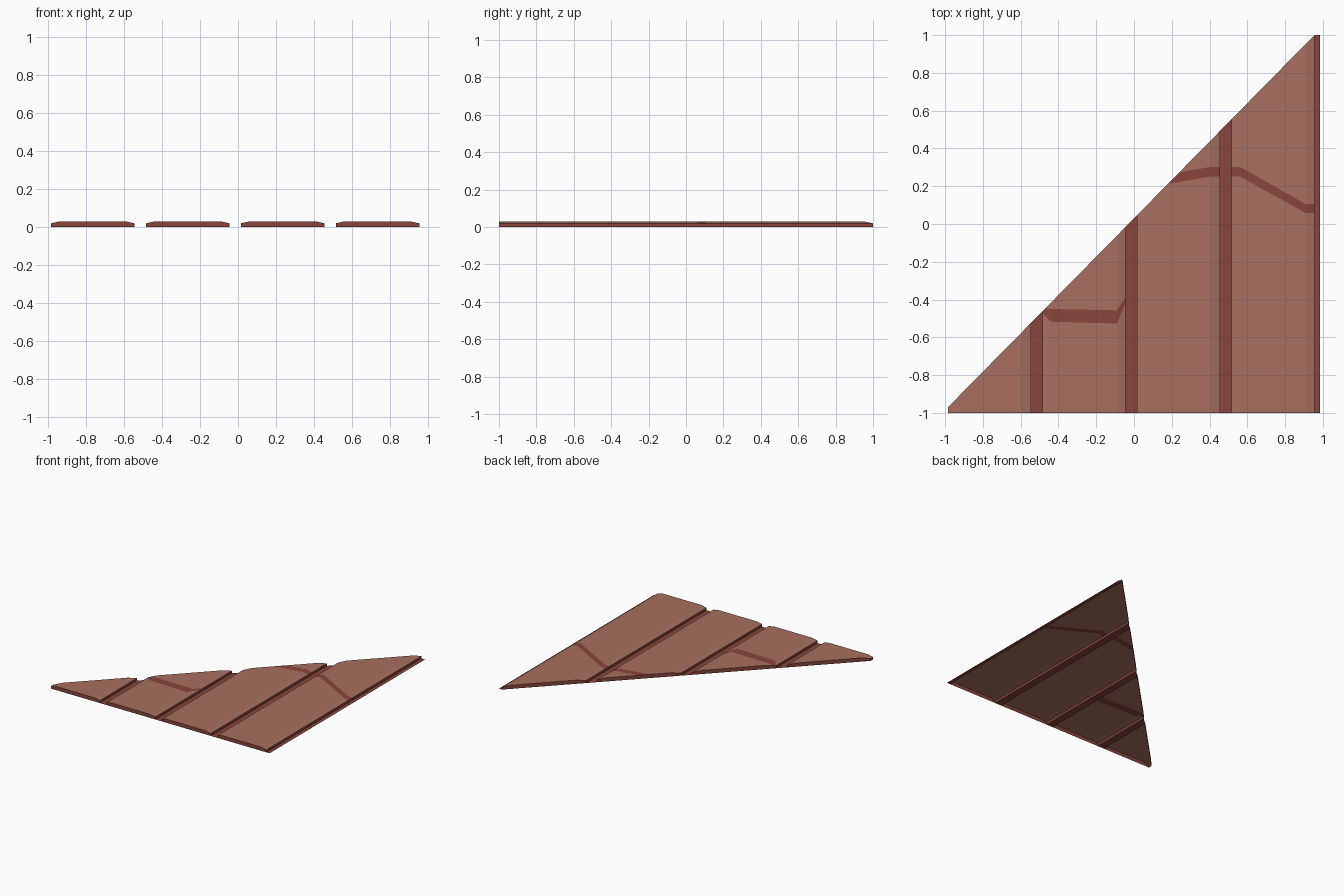
import bpy, bmesh
from mathutils import Vector

if "Cube" in bpy.data.objects:
    bpy.data.objects.remove(bpy.data.objects["Cube"])

W, C, GAP = 0.44, 0.045, 0.06   # plank width, chamfer width, gap width
H_SIDE, H_TOP = 0.02, 0.03
HYP = Vector((-0.985, -0.97, 0))            # point on the diagonal cut
HYP_N = Vector((-1.97, 1.94, 0)).normalized()


def material(name, rgb):
    m = bpy.data.materials.new(name)
    m.diffuse_color = (*rgb, 1)
    m.use_nodes = True
    m.node_tree.nodes["Principled BSDF"].inputs["Base Color"].default_value = m.diffuse_color
    return m


WOOD = material("wood_face", (0.39, 0.16, 0.115))
DARK = material("wood_edge", (0.25, 0.06, 0.044))


def finish(name, bm, mats):
    me = bpy.data.meshes.new(name)
    bm.to_mesh(me)
    bm.free()
    for m in mats:
        me.materials.append(m)
    ob = bpy.data.objects.new(name, me)
    bpy.context.collection.objects.link(ob)


def cut_diagonal(bm):
    geom = bm.verts[:] + bm.edges[:] + bm.faces[:]
    bmesh.ops.bisect_plane(bm, geom=geom, dist=1e-5, plane_co=HYP,
                           plane_no=HYP_N, clear_outer=True)


def plank(name, x0, crack):
    """Chamfered top with a dark crack band, and walls down to the ground."""
    xs = (x0, x0 + C, x0 + W - C, x0 + W)
    zs = (H_SIDE, H_TOP, H_TOP, H_SIDE)
    rows = [(-1,) * 4, *crack, (1.2,) * 4]
    bm = bmesh.new()
    grid = [[bm.verts.new(p) for p in zip(xs, ys, zs)] for ys in rows]
    for r in range(len(rows) - 1):
        for c in range(3):
            f = bm.faces.new((grid[r][c], grid[r][c + 1],
                              grid[r + 1][c + 1], grid[r + 1][c]))
            f.material_index = 1 if r == 1 and crack else 0
    cut_diagonal(bm)
    # walls: drop every rim edge to z = 0, wound to match the top
    low = {}
    for e in [e for e in bm.edges if e.is_boundary]:
        loop = e.link_loops[0]
        a, b = loop.vert, loop.link_loop_next.vert
        for v in (a, b):
            if v not in low:
                low[v] = bm.verts.new((v.co.x, v.co.y, 0))
        bm.faces.new((b, a, low[a], low[b])).material_index = 1
    finish(name, bm, (WOOD, DARK))


def strip(name, x0, x1):
    """Flat ground strip beside a plank."""
    bm = bmesh.new()
    bm.faces.new([bm.verts.new((x, y, 0)) for x, y in
                  ((x0, -1), (x1, -1), (x1, 1), (x0, 1))])
    cut_diagonal(bm)
    finish(name, bm, (DARK,))


# crack outlines per plank: near side, far side
cracks = [
    (),
    ((-0.47, -0.517, -0.527, -0.42), (-0.44, -0.45, -0.457, -0.39)),
    ((0.175, 0.182, 0.252, 0.252), (0.225, 0.233, 0.303, 0.303)),
    ((0.252, 0.252, 0.058, 0.058), (0.303, 0.303, 0.105, 0.105)),
]
# the third crack bends only at its right chamfer; slope it to the diagonal
cracks[2] = ((0.18, 0.188, 0.252, 0.252), (0.23, 0.238, 0.303, 0.303))
slope = (0.252 - 0.215) / 0.21
cracks[2] = tuple((y - slope * 0.385, y - slope * 0.34, y, y)
                  for y in (0.252, 0.303))

for i, crack in enumerate(cracks):
    x0 = -0.985 + 0.5 * i
    plank(f"plank_{i + 1}", x0, crack)
    strip(f"gap_strip_{i + 1}", x0 + W, min(x0 + W + GAP, 0.985))
